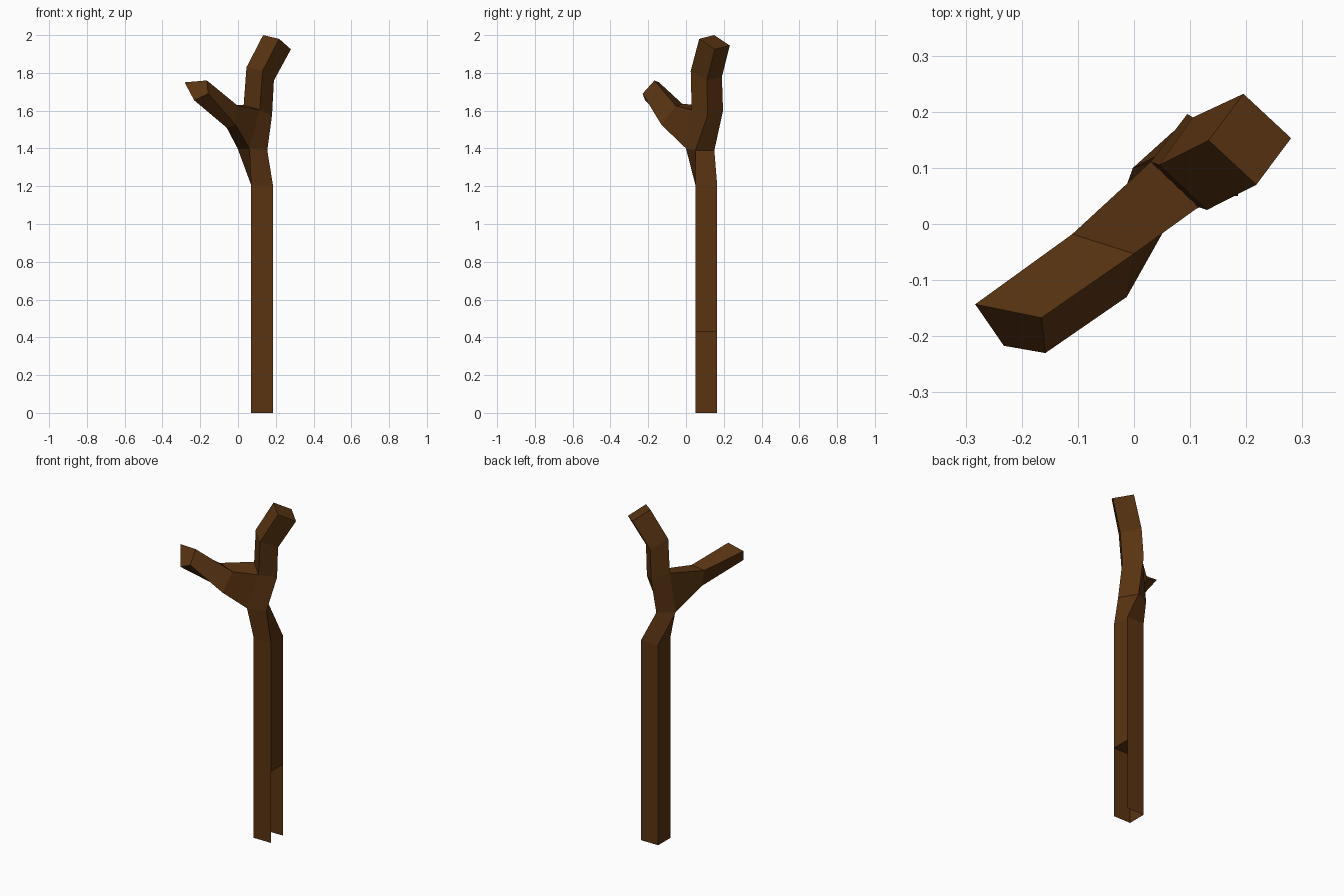
import bpy
import bmesh
from mathutils import Vector

default_cube = bpy.data.objects.get("Cube")
if default_cube:
    bpy.data.objects.remove(default_cube, do_unlink=True)

# Single bark colour
bark = bpy.data.materials.new("brown_bark")
bark.use_nodes = True
bark_colour = (0.1, 0.034, 0.006, 1.0)
bark.diffuse_color = bark_colour
shader = bark.node_tree.nodes["Principled BSDF"]
shader.inputs["Base Color"].default_value = bark_colour
shader.inputs["Roughness"].default_value = 0.9

bm = bmesh.new()


def add_ring(corners):
    """Four corners, counter-clockwise seen from the growing end."""
    return [bm.verts.new(corner) for corner in corners]


def square_ring(height):
    return add_ring([(0.07, 0.05, height), (0.185, 0.05, height),
                     (0.185, 0.165, height), (0.07, 0.165, height)])


def slanted_ring(first, second, third):
    """Parallelogram cross-section, the fourth corner follows from three."""
    a, b, c = Vector(first), Vector(second), Vector(third)
    return add_ring([a, b, c, a + c - b])


def bridge(lower, upper, open_side=None):
    """Join two rings with quads, leaving one side open if asked."""
    for side in range(4):
        following = (side + 1) % 4
        if side != open_side:
            bm.faces.new((lower[side], lower[following],
                          upper[following], upper[side]))


# Straight trunk: hollow foot with its right side open, closed above the notch
foot = square_ring(0.0)
notch = square_ring(0.43)
trunk_top = square_ring(1.205)
bridge(foot, notch, open_side=1)
bm.faces.new(reversed(notch))
bridge(notch, trunk_top)

# Twisting fork, its left side left open for the side branch
fork_low = slanted_ring((0.06, 0.0, 1.4), (0.155, 0.05, 1.39), (0.093, 0.15, 1.39))
fork_high = slanted_ring((0.115, 0.03, 1.605), (0.18, 0.115, 1.575), (0.095, 0.196, 1.6))
bridge(trunk_top, fork_low)
bridge(fork_low, fork_high, open_side=3)

# Upper branch, bending to the back
bend = slanted_ring((0.13, 0.025, 1.81), (0.19, 0.11, 1.76), (0.105, 0.19, 1.78))
crown = slanted_ring((0.218, 0.07, 1.98), (0.28, 0.153, 1.925), (0.195, 0.232, 1.945))
bridge(fork_high, bend)
bridge(bend, crown)
bm.faces.new(crown)

# Side branch, growing out of the open side of the fork
socket = [fork_low[3], fork_low[0], fork_high[0], fork_high[3]]
elbow = add_ring([(-0.06, -0.06, 1.51), (-0.013, -0.13, 1.525),
                  (0.0, -0.053, 1.625), (-0.11, -0.018, 1.635)])
tip = add_ring([(-0.232, -0.217, 1.655), (-0.158, -0.23, 1.69),
                (-0.165, -0.167, 1.76), (-0.283, -0.143, 1.75)])
bridge(socket, elbow)
bridge(elbow, tip)
bm.faces.new(tip)

# Finished flat-shaded stick
mesh = bpy.data.meshes.new("forked_stick")
bm.to_mesh(mesh)
bm.free()
mesh.materials.append(bark)
stick = bpy.data.objects.new("forked_stick", mesh)
bpy.context.collection.objects.link(stick)
